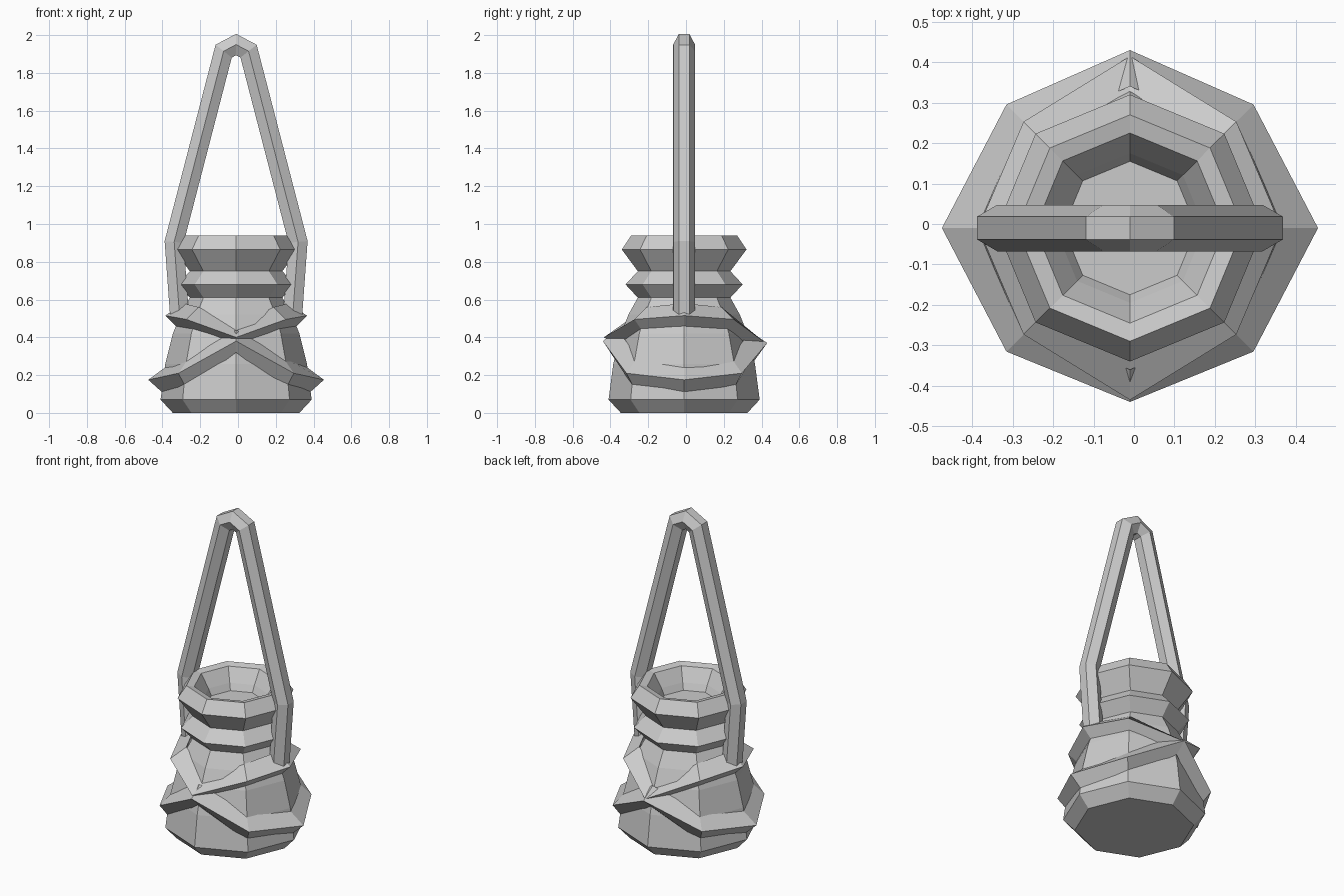
import bpy, bmesh, math
from mathutils import Vector

cube = bpy.data.objects.get("Cube")
if cube:
    bpy.data.objects.remove(cube)

CENTRE = Vector((-0.01, -0.01, 0))
SIDES = 8

grey = bpy.data.materials.new("plain grey")
grey.use_nodes = True
COLOUR = (0.6, 0.6, 0.6, 1)
grey.diffuse_color = COLOUR
grey.node_tree.nodes["Principled BSDF"].inputs["Base Color"].default_value = COLOUR


def skin(name, rings, closed=False):
    """Join equal rings of points with quads; cap the ends unless closed."""
    bm = bmesh.new()
    loops = [[bm.verts.new(p + CENTRE) for p in ring] for ring in rings]
    n = len(loops[0])
    pairs = list(zip(loops, loops[1:]))
    if closed:
        pairs.append((loops[-1], loops[0]))
    else:
        bm.faces.new(loops[0])
        bm.faces.new(loops[-1])
    for a, b in pairs:
        for i in range(n):
            j = (i + 1) % n
            bm.faces.new((a[i], a[j], b[j], b[i]))
    bmesh.ops.recalc_face_normals(bm, faces=bm.faces)
    mesh = bpy.data.meshes.new(name)
    bm.to_mesh(mesh)
    bm.free()
    mesh.materials.append(grey)
    obj = bpy.data.objects.new(name, mesh)
    bpy.context.collection.objects.link(obj)
    return obj


def polar(r, angle, z):
    return Vector((r * math.cos(angle), r * math.sin(angle), z))


ANGLES = [math.tau * i / SIDES for i in range(SIDES)]

# Vessel: ribbed neck, rolled rim and shallow inside
profile = [(0.335, 0), (0.4, 0.07), (0.375, 0.26), (0.335, 0.42), (0.295, 0.52),
           (0.245, 0.61), (0.31, 0.68), (0.245, 0.75), (0.33, 0.865), (0.28, 0.94),
           (0.235, 0.93), (0.185, 0.85), (0.165, 0.81)]
skin("vessel", [[polar(r, a, z) for a in ANGLES] for r, z in profile])


# Wrapped bands: ridge (radius, height) at the side, diagonal, front and back
def band(name, side, diagonal, front, back, reach_side, reach_end, inner_top, inner_low):
    rings = []
    for i, a in enumerate(ANGLES):
        if i % 2:
            r, z = diagonal
        else:
            r, z = {0: side, 4: side, 2: back, 6: front}[i]
        reach = reach_end if i in (2, 6) else reach_side
        rings.append([polar(inner_top, a, z + reach), polar(r, a, z),
                      polar(inner_low, a, z - reach)])
    return skin(name, rings, closed=True)


band("lower_band", (0.465, 0.175), (0.432, 0.21), (0.43, 0.38), (0.44, 0.37),
     0.085, 0.06, 0.35, 0.37)
band("upper_band", (0.375, 0.515), (0.372, 0.495), (0.425, 0.4), (0.425, 0.375),
     0.065, 0.055, 0.28, 0.31)

# Handle: six-sided bar swept along a bent path with mitred corners
half = [(0.3, 0.52), (0.328, 0.905), (0.066, 1.915)]
path = [Vector((-x, z)) for x, z in half] + [Vector((0, 1.95))]
path += [Vector((x, z)) for x, z in reversed(half)]
section = [(0.05, 0.028), (0, 0.0575), (-0.05, 0.028),
           (-0.05, -0.028), (0, -0.0575), (0.05, -0.028)]


def normal(a, b):
    d = (b - a).normalized()
    return Vector((-d.y, d.x))


rings = []
for i, p in enumerate(path):
    n1 = normal(path[max(i - 1, 0)], path[max(i, 1)])
    n2 = normal(path[min(i, len(path) - 2)], path[min(i + 1, len(path) - 1)])
    mitre = (n1 + n2) / (1 + n1.dot(n2))
    rings.append([Vector((p.x + mitre.x * s, y, p.y + mitre.y * s)) for s, y in section])
skin("handle", rings)
